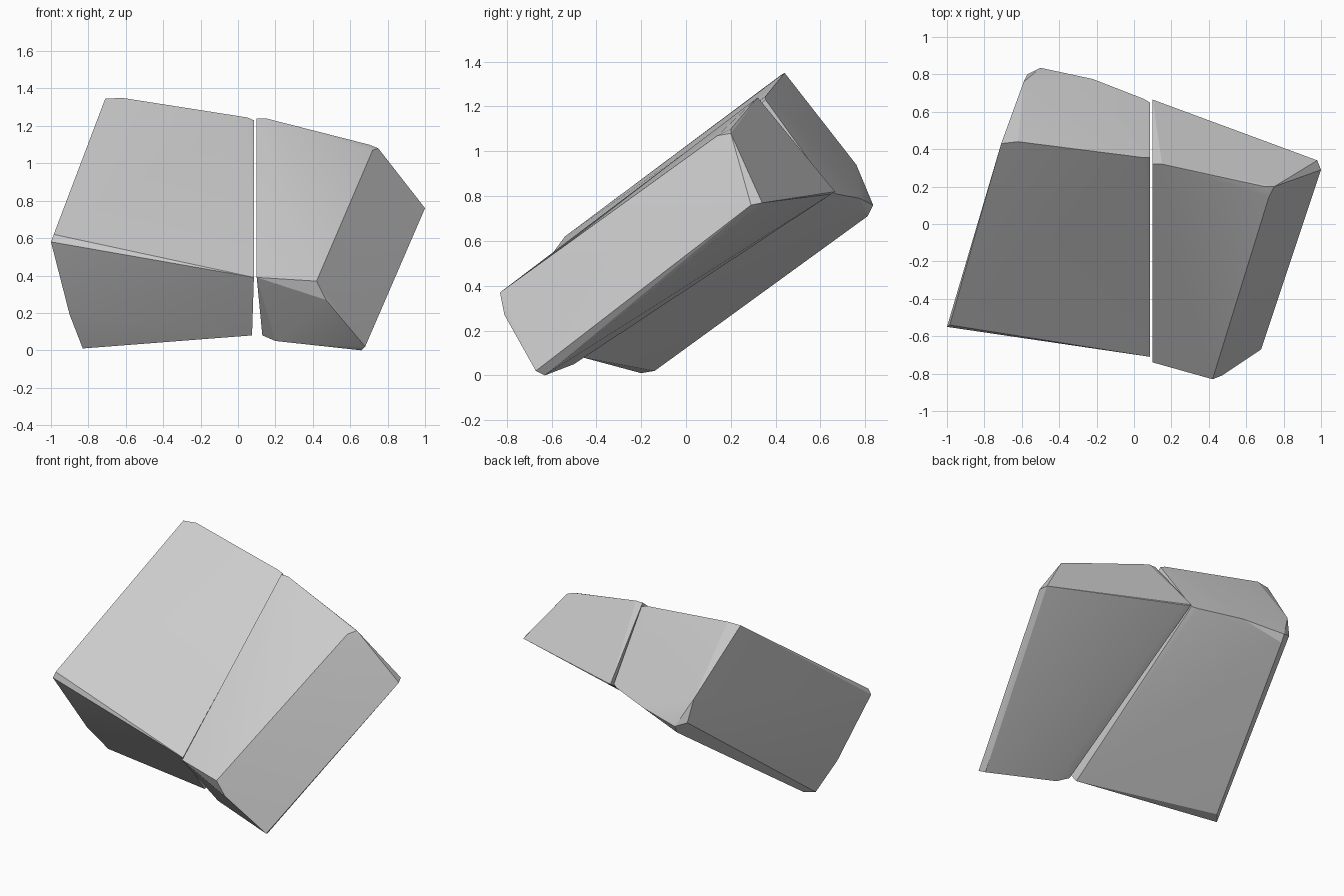
import bpy, bmesh, math


def rock(name, corners):
    """Faceted stone: convex hull of its corner points."""
    bm = bmesh.new()
    for c in corners:
        bm.verts.new(c)
    res = bmesh.ops.convex_hull(bm, input=bm.verts[:])
    loose = [v for v in bm.verts if not v.link_faces]
    bmesh.ops.delete(bm, geom=loose, context='VERTS')
    bmesh.ops.dissolve_limit(bm, angle_limit=math.radians(1.5),
                             verts=bm.verts[:], edges=bm.edges[:])
    bmesh.ops.recalc_face_normals(bm, faces=bm.faces[:])
    mesh = bpy.data.meshes.new(name)
    bm.to_mesh(mesh)
    bm.free()
    ob = bpy.data.objects.new(name, mesh)
    bpy.context.collection.objects.link(ob)
    bpy.ops.object.select_all(action='DESELECT')
    bpy.context.view_layer.objects.active = ob
    ob.select_set(True)
    bpy.ops.object.shade_smooth_by_angle(angle=math.radians(15))
    return ob


# Left half of the split rock
rock("left_rock_half", [
    # upper face
    (-1.0, -0.55, 0.58), (-0.985, -0.54, 0.62), (0.085, -0.71, 0.39),
    (-0.71, 0.43, 1.345), (-0.62, 0.44, 1.35),
    (0.05, 0.355, 1.245), (0.085, 0.355, 1.23),
    # under face
    (-0.90, -0.33, 0.19), (-0.83, -0.20, 0.01), (-0.78, -0.14, 0.02),
    (0.075, -0.46, 0.08),
    # back edge
    (-0.59, 0.76, 0.94), (-0.57, 0.80, 0.79), (-0.50, 0.835, 0.76),
    (-0.50, 0.81, 0.71), (-0.22, 0.775, 0.79),
    (0.05, 0.67, 0.81), (0.085, 0.65, 0.82),
])

# Right half of the split rock
rock("right_rock_half", [
    # upper face
    (0.10, -0.74, 0.39), (0.42, -0.83, 0.37),
    (0.10, 0.32, 1.24), (0.15, 0.32, 1.24),
    (0.70, 0.20, 1.10), (0.72, 0.14, 1.07), (0.75, 0.20, 1.08),
    # outer edge
    (1.0, 0.29, 0.76), (0.98, 0.34, 0.77),
    # under face
    (0.47, -0.81, 0.27), (0.68, -0.67, 0.02), (0.66, -0.63, 0.0),
    (0.20, -0.50, 0.05), (0.13, -0.46, 0.08),
    # back edge
    (0.10, 0.665, 0.82), (0.14, 0.65, 0.81),
])
